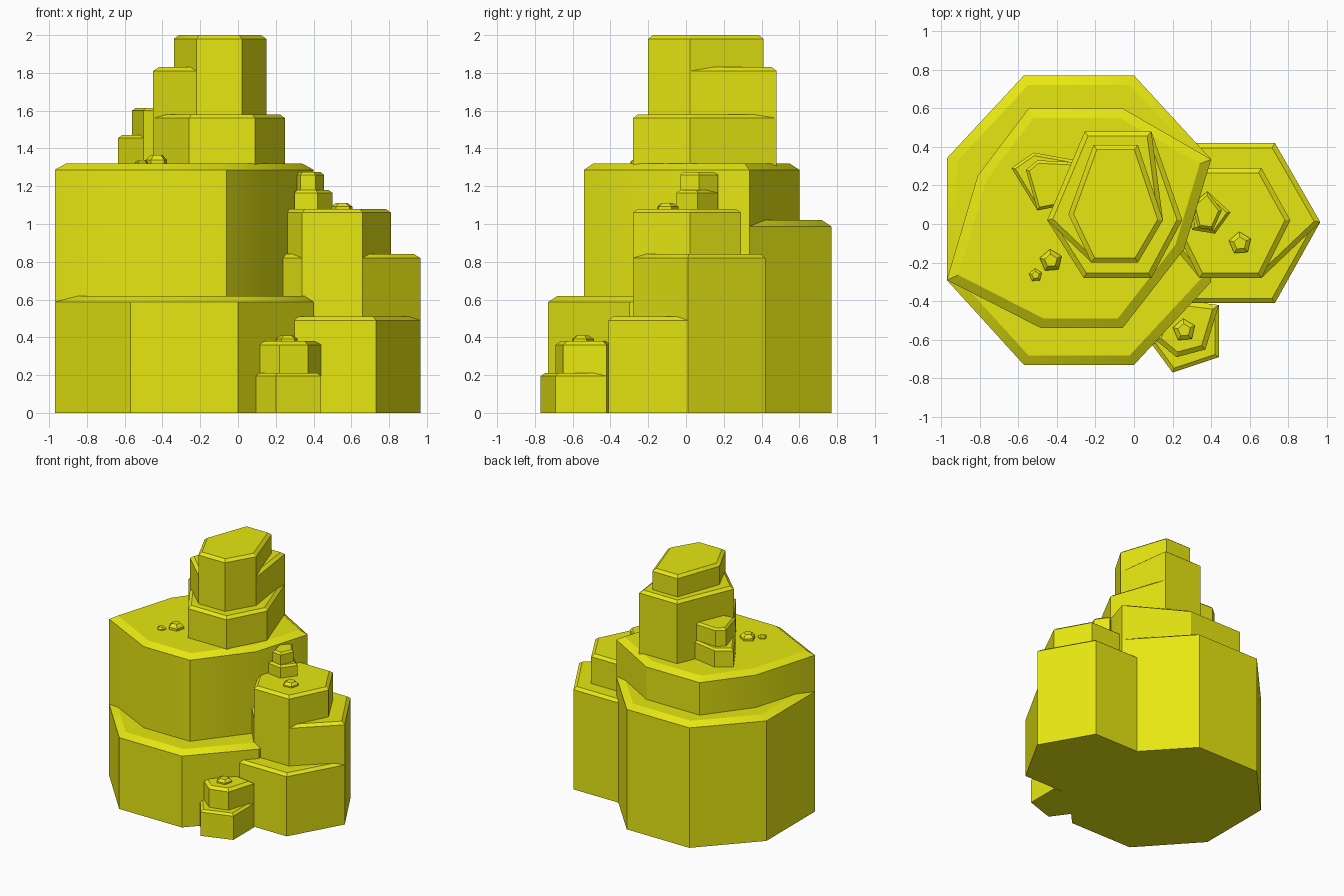
import bpy, bmesh, math
from mathutils import Vector

if "Cube" in bpy.data.objects:
    bpy.data.objects.remove(bpy.data.objects["Cube"])

# One yellow for the whole formation
rock_yellow = bpy.data.materials.new("rock_yellow")
rock_yellow.use_nodes = True
colour = (0.8, 0.8, 0.006, 1)
rock_yellow.diffuse_color = colour
rock_yellow.node_tree.nodes["Principled BSDF"].inputs["Base Color"].default_value = colour


def inset(outline, width):
    """Shrink a counter-clockwise outline with mitred corners."""
    pts = [Vector(p) for p in outline]
    result = []
    for i, p in enumerate(pts):
        a = (p - pts[i - 1]).normalized()
        b = (pts[(i + 1) % len(pts)] - p).normalized()
        n1, n2 = Vector((-a.y, a.x)), Vector((-b.y, b.x))
        result.append(p + (n1 + n2) * width / (1 + n1.dot(n2)))
    return result


def block(name, outline, bottom, top, width=0.025, drop=0.02):
    """Upright prism with a chamfered top rim."""
    bm = bmesh.new()
    rings = []
    for pts, z in ((outline, bottom), (outline, top - drop), (inset(outline, width), top)):
        rings.append([bm.verts.new((p[0], p[1], z)) for p in pts])
    count = len(outline)
    for low, high in zip(rings, rings[1:]):
        for i in range(count):
            j = (i + 1) % count
            bm.faces.new((low[i], low[j], high[j], high[i]))
    bm.faces.new(rings[-1])
    bm.faces.new(rings[0][::-1])
    mesh = bpy.data.meshes.new(name)
    bm.to_mesh(mesh)
    bm.free()
    obj = bpy.data.objects.new(name, mesh)
    mesh.materials.append(rock_yellow)
    bpy.context.collection.objects.link(obj)
    bpy.ops.object.select_all(action="DESELECT")
    obj.select_set(True)
    bpy.context.view_layer.objects.active = obj
    bpy.ops.object.shade_smooth_by_angle(angle=math.radians(28))


def stepped_rock(name, front_base, back_base, front_top, back_top, bottom, levels, **rim):
    """Low front ledge, higher back ledge and a crown flush with the ledge walls."""
    block(name + "_front_ledge", front_base + back_base, bottom, levels[0], **rim)
    block(name + "_back_ledge", front_top + back_base, bottom, levels[1], **rim)
    block(name + "_crown", front_top + back_top, bottom, levels[2], **rim)


def pebble(name, x, y, z, radius, height):
    outline = [(x + radius * math.cos(a), y + radius * math.sin(a))
               for a in (math.tau * k / 5 + 0.4 for k in range(5))]
    block(name, outline, z - 0.01, z + height, radius * 0.35, height * 0.6)


# Main boulder
stepped_rock("main_rock",
             [(-.57, -.73), (0, -.73), (.4, -.3)],
             [(.4, .335), (0, .77), (-.57, .77), (-.97, .34), (-.97, -.29)],
             [(-.48, -.54), (-.06, -.54), (.26, -.13)],
             [(.4, .335), (-.06, .6), (-.545, .6), (-.81, .25), (-.97, -.29)],
             0, (.62, 1.02, 1.32), width=0.05, drop=0.033)

# Summit tower
stepped_rock("summit_rock",
             [(-.26, -.28), (.09, -.28), (.25, .02)],
             [(.09, .48), (-.255, .48), (-.45, .02)],
             [(-.22, -.2), (.02, -.2), (.15, .02)],
             [(.02, .41), (-.21, .41), (-.34, .05)],
             1.3, (1.58, 1.83, 2.0))

# Side boulder
stepped_rock("side_rock",
             [(.3, -.41), (.73, -.41)],
             [(.965, .01), (.73, .42), (.3, .42), (.1, .01)],
             [(.34, -.28), (.66, -.28)],
             [(.81, .02), (.66, .29), (.35, .29), (.2, 0)],
             0, (.51, .84, 1.08))

# Small spire on the side boulder
block("side_spire_step", [(.3, -.03), (.42, -.05), (.5, .06), (.38, .17), (.29, .1)],
      1.06, 1.18, 0.015, 0.015)
block("side_spire_top", [(.33, -.02), (.41, -.03), (.455, .07), (.38, .17), (.3, .1)],
      1.06, 1.275, 0.015, 0.015)

# Small rock standing on the ground in front
block("foot_rock_step", [(.09, -.62), (.2, -.77), (.44, -.69), (.44, -.42), (.2, -.39)],
      0, .21, 0.02, 0.015)
block("foot_rock_top", [(.11, -.6), (.22, -.69), (.37, -.65), (.44, -.42), (.2, -.39)],
      0, .38)

# Shoulder rock beside the summit
block("shoulder_step", [(-.5, .07), (-.35, .1), (-.3, .33), (-.52, .37), (-.635, .29)],
      1.3, 1.47, 0.015, 0.015)
block("shoulder_top", [(-.5, .07), (-.35, .1), (-.3, .32), (-.5, .33), (-.56, .28)],
      1.3, 1.615, 0.015, 0.015)

# Loose pebbles
for label, spot in {"side": (.55, -.1, 1.08, .06, .03),
                    "foot": (.26, -.55, .38, .06, .03),
                    "large_top": (-.43, -.19, 1.32, .06, .045),
                    "small_top": (-.51, -.265, 1.32, .035, .02)}.items():
    pebble(label + "_pebble", *spot)
